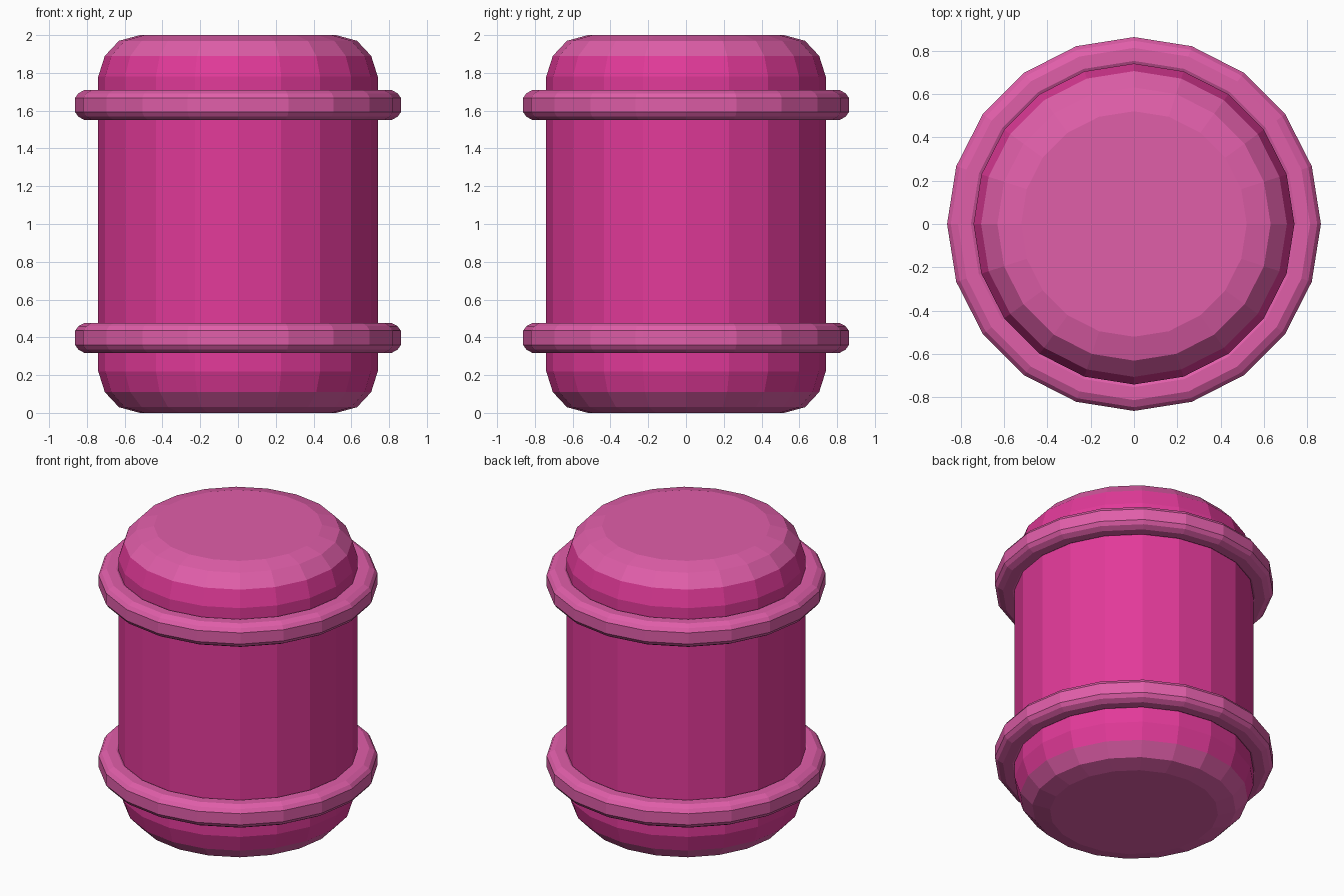
import bpy, bmesh, math

if "Cube" in bpy.data.objects:
    bpy.data.objects.remove(bpy.data.objects["Cube"])

SIDES = 20

def material(name, rgb):
    m = bpy.data.materials.new(name)
    m.diffuse_color = (*rgb, 1.0)
    m.use_nodes = True
    m.node_tree.nodes["Principled BSDF"].inputs["Base Color"].default_value = m.diffuse_color
    return m

deep_pink = material("deep pink", (0.76, 0.042, 0.319))
light_pink = material("light pink", (0.745, 0.112, 0.397))

def lathe(name, profile, mats, closed=False):
    """Spin an (r, z) profile about z; open profiles get flat end caps."""
    bm = bmesh.new()
    loops = [[bm.verts.new((r * math.cos(a), r * math.sin(a), z))
              for a in (2 * math.pi * i / SIDES for i in range(SIDES))]
             for r, z in profile]
    for k in range(len(loops) if closed else len(loops) - 1):
        a, b = loops[k], loops[(k + 1) % len(loops)]
        for i in range(SIDES):
            j = (i + 1) % SIDES
            bm.faces.new((a[i], a[j], b[j], b[i]))
    if not closed:
        bm.faces.new(loops[0][::-1])
        bm.faces.new(loops[-1])
    bmesh.ops.recalc_face_normals(bm, faces=bm.faces[:])
    me = bpy.data.meshes.new(name)
    bm.to_mesh(me)
    bm.free()
    for m in mats:
        me.materials.append(m)
    ob = bpy.data.objects.new(name, me)
    bpy.context.collection.objects.link(ob)
    return ob

# Barrel body with rounded ends; end caps are the lighter colour
half = [(0.52, 0.0), (0.63, 0.03), (0.705, 0.11), (0.74, 0.22)]
profile = half + [(r, 2.0 - z) for r, z in reversed(half)]
body = lathe("barrel_body", profile, [deep_pink, light_pink])
for p in body.data.polygons:
    if abs(p.center.z - 1.0) > 0.89:
        p.material_index = 1

# Two rounded hoops
quarter = [(0.08, 0.038), (0.063, 0.062), (0.03, 0.08)]
section = (quarter + [(-x, z) for x, z in reversed(quarter)]
           + [(-x, -z) for x, z in quarter]
           + [(x, -z) for x, z in reversed(quarter)])
for name, zc in (("lower_hoop", 0.397), ("upper_hoop", 1.63)):
    lathe(name, [(0.782 + x, zc + z) for x, z in section], [light_pink], closed=True)
